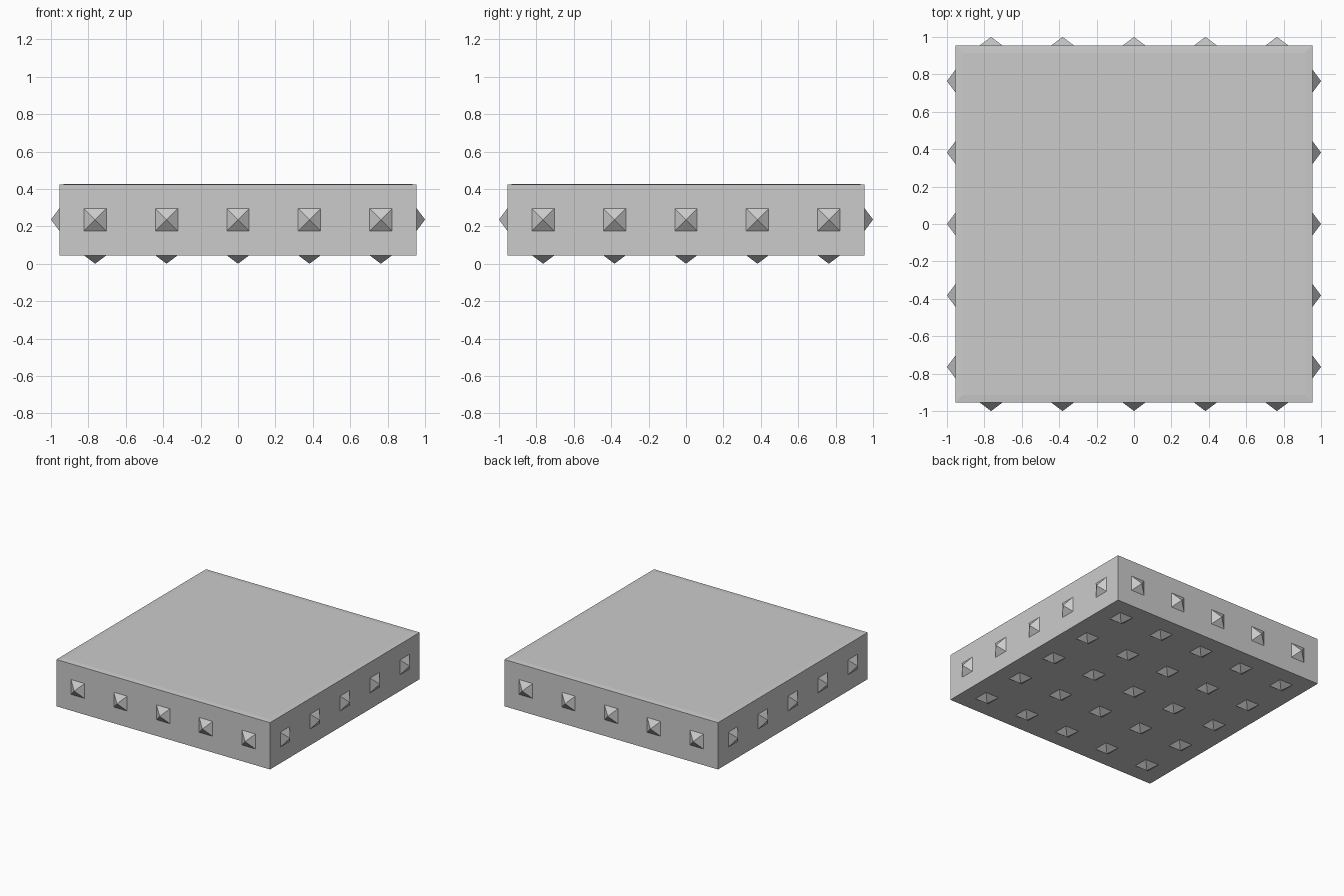
import bpy, bmesh
from mathutils import Vector, Matrix

if "Cube" in bpy.data.objects:
    bpy.data.objects.remove(bpy.data.objects["Cube"])

HALF, LOW, TOP = 0.955, 0.045, 0.427   # slab half width, underside, top
STUD, TIP = 0.06, 0.045                # stud half base, stud height
STEP = 2 * HALF / 5
SPOTS = [(i - 2) * STEP for i in range(5)]
MID = (LOW + TOP) / 2


def finish(name, bm):
    bmesh.ops.recalc_face_normals(bm, faces=bm.faces)
    mesh = bpy.data.meshes.new(name)
    bm.to_mesh(mesh)
    bm.free()
    obj = bpy.data.objects.new(name, mesh)
    bpy.context.collection.objects.link(obj)
    return obj


def studs(name, places, normal):
    """Square pyramids with their bases on a face with the given normal."""
    bm = bmesh.new()
    turn = Vector(normal).to_track_quat('Z', 'Y').to_matrix().to_4x4()
    square = Matrix.Rotation(0.7853982, 4, 'Z')
    for place in places:
        at = Matrix.Translation(Vector(place) + Vector(normal) * TIP / 2)
        bmesh.ops.create_cone(bm, cap_ends=True, segments=4, radius1=STUD * 2 ** 0.5,
                              radius2=0, depth=TIP, matrix=at @ turn @ square)
    bmesh.ops.remove_doubles(bm, verts=bm.verts, dist=0.0001)
    return finish(name, bm)


# Slab with a very shallow sloped border around its top
bm = bmesh.new()
bmesh.ops.create_cube(bm, size=1, matrix=Matrix.Translation((0, 0, MID))
                      @ Matrix.Diagonal((2 * HALF, 2 * HALF, TOP - LOW, 1)))
bm.normal_update()
top = max(bm.faces, key=lambda f: f.calc_center_median().z)
for v in top.verts:
    v.co.z -= 0.004
bmesh.ops.inset_region(bm, faces=[top], thickness=0.042, use_even_offset=True)
for v in top.verts:
    v.co.z = TOP
finish("slab", bm)

# Rows of studs on the four sides
studs("front_studs", [(s, -HALF, MID) for s in SPOTS], (0, -1, 0))
studs("back_studs", [(s, HALF, MID) for s in SPOTS], (0, 1, 0))
studs("left_studs", [(-HALF, s, MID) for s in SPOTS], (-1, 0, 0))
studs("right_studs", [(HALF, s, MID) for s in SPOTS], (1, 0, 0))

# Grid of studs underneath
studs("bottom_studs", [(x, y, LOW) for x in SPOTS for y in SPOTS], (0, 0, -1))
